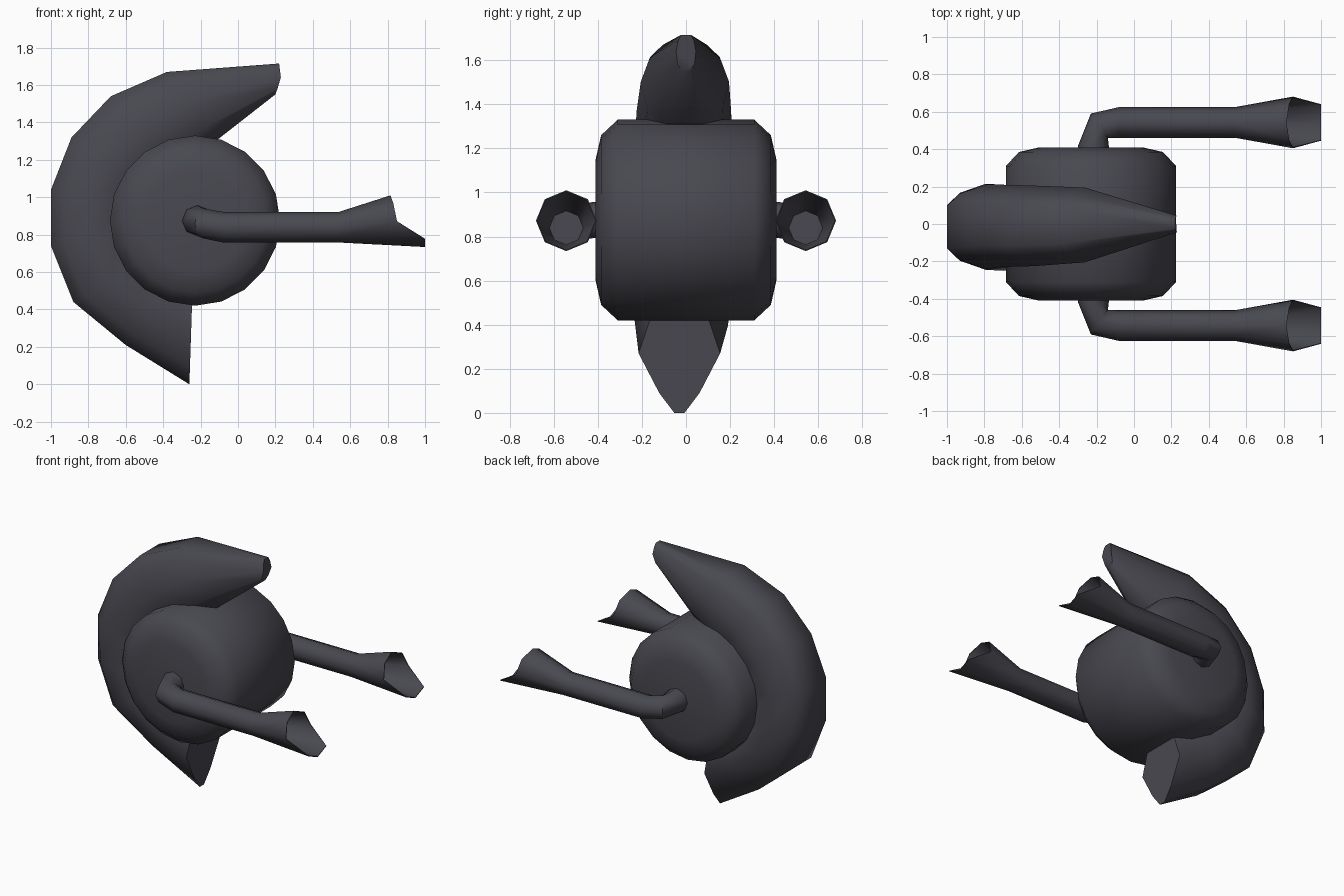
import bpy, bmesh, math
from mathutils import Vector

if "Cube" in bpy.data.objects:
    bpy.data.objects.remove(bpy.data.objects["Cube"])

mat = bpy.data.materials.new("dark slate metal")
mat.diffuse_color = (0.065, 0.065, 0.08, 1)
mat.use_nodes = True
mat.node_tree.nodes["Principled BSDF"].inputs["Base Color"].default_value = mat.diffuse_color


def loft(name, rings, angle=50):
    """Skin a list of equal-length rings, cap both ends, smooth by angle."""
    bm = bmesh.new()
    vs = [[bm.verts.new(p) for p in r] for r in rings]
    n = len(rings[0])
    for a, b in zip(vs, vs[1:]):
        for i in range(n):
            j = (i + 1) % n
            bm.faces.new((a[i], a[j], b[j], b[i]))
    bm.faces.new(vs[0])
    bm.faces.new(vs[-1])
    bmesh.ops.recalc_face_normals(bm, faces=bm.faces)
    me = bpy.data.meshes.new(name)
    bm.to_mesh(me)
    bm.free()
    me.materials.append(mat)
    ob = bpy.data.objects.new(name, me)
    bpy.context.collection.objects.link(ob)
    bpy.ops.object.select_all(action='DESELECT')
    ob.select_set(True)
    bpy.context.view_layer.objects.active = ob
    bpy.ops.object.shade_smooth_by_angle(angle=math.radians(angle))
    return ob


# Drum body, lying along y
profile = [(0.275, -0.41), (0.385, -0.385), (0.455, -0.31),
           (0.455, 0.31), (0.385, 0.385), (0.275, 0.41)]
loft("drum_body", [[(-0.23 + r * math.cos(k * math.pi / 10), y,
                     0.875 + r * math.sin(k * math.pi / 10)) for k in range(20)]
                   for r, y in profile])

# Crescent fin: outer xz, inner xz, half width, centre y, pointedness
sections = [
    ((0.22, 1.715), (0.20, 1.55), 0.045, 0.0, 1),
    ((-0.38, 1.67), (-0.12, 1.30), 0.20, -0.005, 1),
    ((-0.68, 1.54), (-0.35, 1.15), 0.215, -0.01, 1),
    ((-0.89, 1.32), (-0.48, 1.03), 0.22, -0.01, 1),
    ((-1.0, 1.04), (-0.54, 0.93), 0.225, -0.015, 1),
    ((-1.0, 0.74), (-0.54, 0.80), 0.23, -0.015, 1),
    ((-0.88, 0.44), (-0.47, 0.68), 0.23, -0.02, 1),
    ((-0.60, 0.21), (-0.37, 0.62), 0.21, -0.02, 1.6),
    ((-0.26, 0.0), (-0.24, 0.60), 0.185, -0.03, 3),
]
half = [(0.0, 0.5), (0.15, 0.79), (0.45, 1.0), (0.8, 0.85), (1.0, 0.4)]
outline = half + [(t, -w) for t, w in reversed(half)]
rings = []
for (ox, oz), (ix, iz), hw, cy, p in sections:
    rings.append([(ox + (ix - ox) * t,
                   cy + hw * math.copysign(abs(w) ** p, w),
                   oz + (iz - oz) * t) for t, w in outline])
# Rounded nose on the upper horn
nose = [Vector(v) for v in rings[0]]
for v, (t, w) in zip(nose, outline):
    v.x += 0.02 * (1 - abs(2 * t - 1))
rings[0] = nose
loft("crescent_fin", rings)


# Side pipes with flared, cut-away mouths
def ring(c, u, r):
    return [Vector(c) + r * (Vector(u) * math.cos(k * math.pi / 4)
                             + Vector((0, 0, math.sin(k * math.pi / 4))))
            for k in range(8)]


def mouth(r):
    pts = ring((0, 0.543, 0.872), (0, 1, 0), r)
    for v, x in zip(pts, (0.85, 0.83, 0.815, 0.83, 0.85, 1.0, 1.0, 1.0)):
        v.x = x
    return pts


pipe = loft("side_pipes", [
    ring((-0.215, 0.36, 0.875), (-1, 0, 0), 0.082),
    ring((-0.217, 0.42, 0.875), (-1, 0, 0), 0.082),
    ring((-0.185, 0.525, 0.86), (-0.57, 0.82, 0), 0.08),
    ring((-0.08, 0.543, 0.84), (0, 1, 0), 0.082),
    ring((0.54, 0.543, 0.84), (0, 1, 0), 0.082),
    mouth(0.138),
    mouth(0.133),
    ring((0.55, 0.543, 0.84), (0, 1, 0), 0.077),
])
mirror = pipe.modifiers.new("mirror", 'MIRROR')
mirror.use_axis = (False, True, False)
